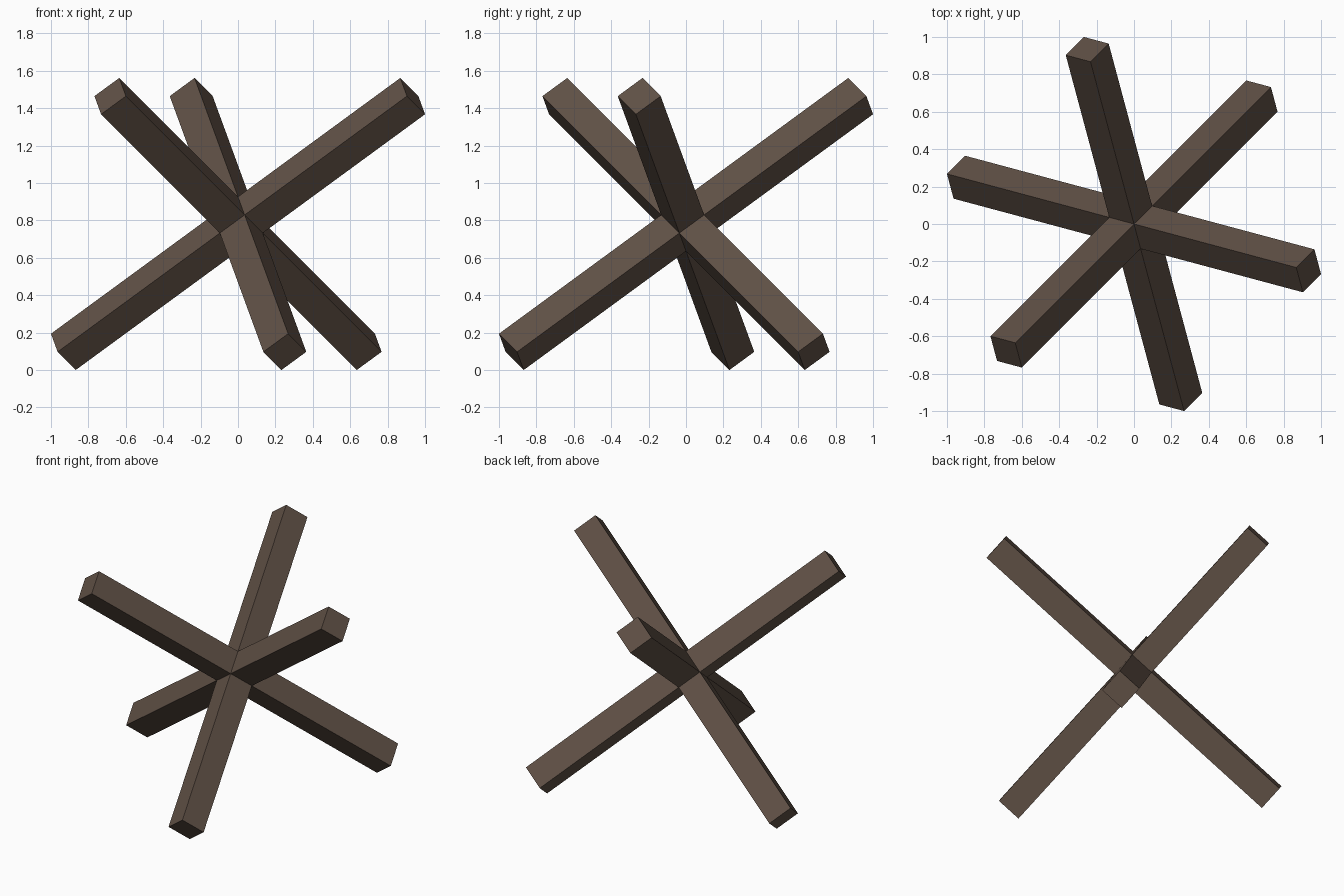
import bpy
from math import radians, sin, cos, sqrt
from mathutils import Matrix, Vector

if "Cube" in bpy.data.objects:
    bpy.data.objects.remove(bpy.data.objects["Cube"])

HALF_WIDTH = 0.084
HALF_LENGTH = 1.184
CENTRE_Z = (HALF_LENGTH + 2 * HALF_WIDTH) / sqrt(3)

rust = bpy.data.materials.new("dark_rusty_steel")
rust.diffuse_color = (0.115, 0.08, 0.06, 1)
rust.use_nodes = True
rust.node_tree.nodes["Principled BSDF"].inputs["Base Color"].default_value = rust.diffuse_color

# three mutually perpendicular beam directions, equally tilted around z
axes = [Vector((cos(radians(a)) * sqrt(2 / 3), sin(radians(a)) * sqrt(2 / 3), 1 / sqrt(3)))
        for a in (-15, 105, 225)]
frame = Matrix(axes).transposed().to_4x4()

# square beams crossing at a shared centre, sides parallel to the other beams
for i, name in enumerate(("beam_right", "beam_back", "beam_left")):
    size = [2 * HALF_WIDTH] * 3
    size[i] = 2 * HALF_LENGTH
    bpy.ops.mesh.primitive_cube_add(size=1)
    beam = bpy.context.object
    beam.name = name
    beam.data.transform(Matrix.Translation((0, 0, CENTRE_Z)) @ frame @ Matrix.Diagonal((*size, 1)))
    beam.data.materials.append(rust)
